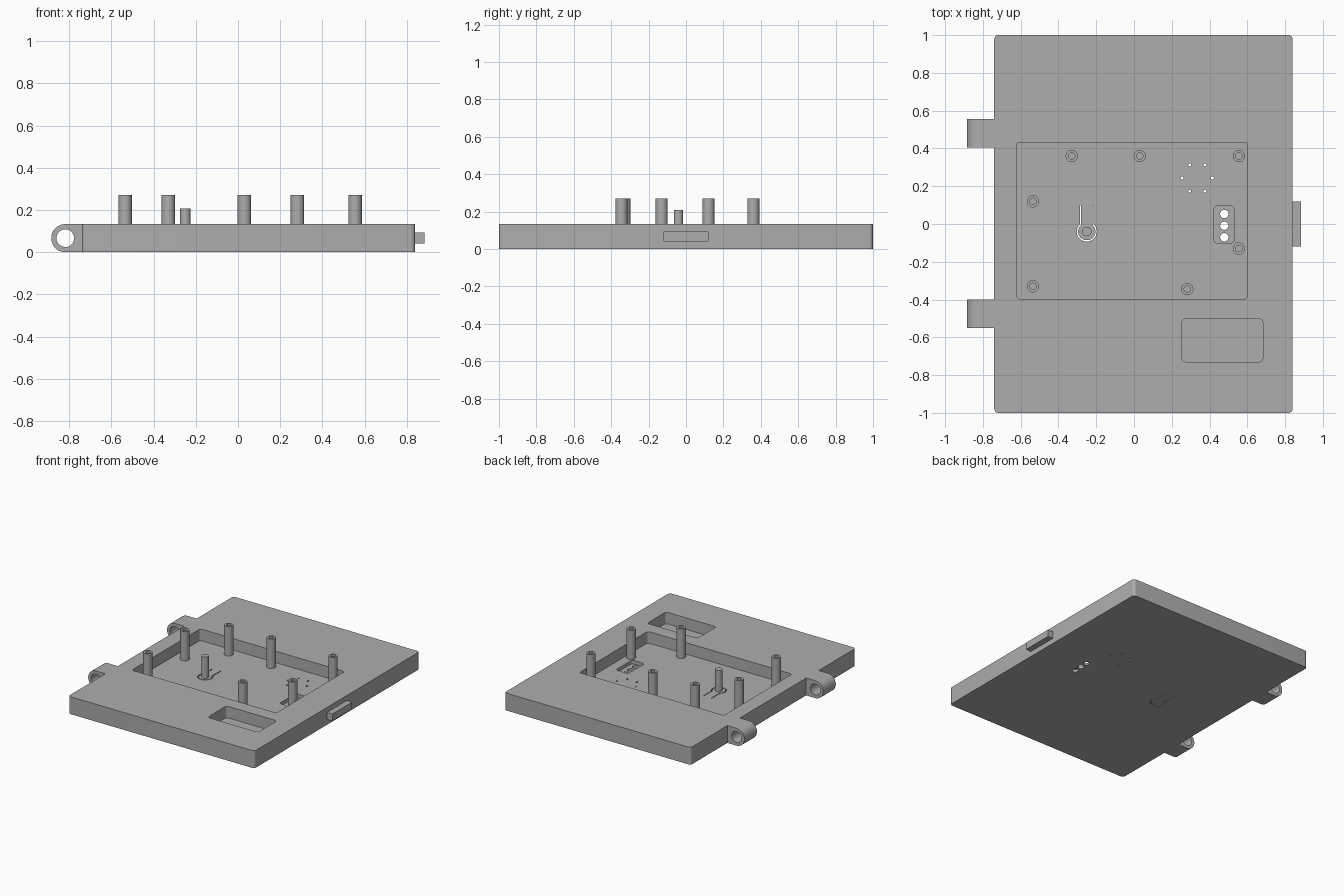
import bpy, bmesh, math

if "Cube" in bpy.data.objects:
    bpy.data.objects.remove(bpy.data.objects["Cube"])

grey = bpy.data.materials.new("grey plastic")
grey.diffuse_color = (0.42, 0.42, 0.42, 1)
grey.use_nodes = True
grey.node_tree.nodes["Principled BSDF"].inputs["Base Color"].default_value = grey.diffuse_color

TOP, FLOOR, POST_TOP = 0.133, 0.045, 0.27


def prism(name, pts, z0, z1):
    """Extrude a flat outline from z0 up to z1."""
    bm = bmesh.new()
    face = bm.faces.new([bm.verts.new((x, y, z0)) for x, y in pts])
    up = bmesh.ops.extrude_face_region(bm, geom=[face])["geom"]
    bmesh.ops.translate(bm, vec=(0, 0, z1 - z0),
                        verts=[v for v in up if isinstance(v, bmesh.types.BMVert)])
    bmesh.ops.recalc_face_normals(bm, faces=bm.faces)
    mesh = bpy.data.meshes.new(name)
    bm.to_mesh(mesh)
    bm.free()
    mesh.materials.append(grey)
    ob = bpy.data.objects.new(name, mesh)
    bpy.context.collection.objects.link(ob)
    return ob


def arc(cx, cy, r, a0, a1, n):
    return [(cx + r * math.cos(a0 + (a1 - a0) * i / n),
             cy + r * math.sin(a0 + (a1 - a0) * i / n)) for i in range(n + 1)]


def circle(cx, cy, r, n=32):
    return arc(cx, cy, r, 0, math.tau, n)[:-1]


def rounded(x0, x1, y0, y1, r):
    q = math.pi / 2
    corners = [(x1 - r, y1 - r), (x0 + r, y1 - r), (x0 + r, y0 + r), (x1 - r, y0 + r)]
    return [p for i, (cx, cy) in enumerate(corners) for p in arc(cx, cy, r, i * q, (i + 1) * q, 6)]


def boolean(ob, tool, operation="DIFFERENCE"):
    """Apply a boolean and discard the tool."""
    mod = ob.modifiers.new("cut", "BOOLEAN")
    mod.operation, mod.solver, mod.object = operation, "EXACT", tool
    bpy.context.view_layer.objects.active = ob
    bpy.ops.object.modifier_apply(modifier=mod.name)
    bpy.data.objects.remove(tool)


def smooth(ob):
    bpy.ops.object.select_all(action="DESELECT")
    ob.select_set(True)
    bpy.context.view_layer.objects.active = ob
    bpy.ops.object.shade_smooth_by_angle(angle=math.radians(30))


# Main panel with its large recess and small label recess
panel = prism("panel", rounded(-0.74, 0.84, -1, 1, 0.022), 0, TOP)
boolean(panel, prism("recess", rounded(-0.623, 0.602, -0.397, 0.432, 0.02), FLOOR, 0.3))
boolean(panel, prism("label_recess", rounded(0.253, 0.682, -0.73, -0.502, 0.022), FLOOR, 0.3))

# Indicator light recess and its three through holes
boolean(panel, prism("light_recess", rounded(0.423, 0.53, -0.103, 0.096, 0.022), 0.018, 0.1))
for y in (0.053, -0.009, -0.07):
    boolean(panel, prism("light_hole", circle(0.478, y, 0.022), -0.1, 0.1))

# Ring of six sound holes
for x, y in circle(0.335, 0.243, 0.08, 6):
    boolean(panel, prism("sound_hole", circle(x, y, 0.008, 16), -0.1, 0.1))

# Thin keyhole slot that frees the flexible button
BX, BY = -0.25, -0.04


def keyhole(r, half, rev):
    a = math.acos(half / r)
    pts = [(BX - half, 0.097)] + arc(BX, BY, r, math.pi - a, math.tau + a, 32) + [(BX + half, 0.097)]
    return pts[::-1] if rev else pts


boolean(panel, prism("slot", keyhole(0.053, 0.036, False) + keyhole(0.046, 0.030, True), -0.1, 0.1))
smooth(panel)

# Button pin
smooth(prism("button_pin", circle(BX, BY, 0.025), FLOOR - 0.01, 0.208))

# Hollow screw posts
for x, y in [(-0.33, 0.36), (0.03, 0.36), (0.555, 0.36), (-0.535, 0.12),
             (-0.535, -0.33), (0.282, -0.345), (0.555, -0.13)]:
    post = prism("screw_post", circle(x, y, 0.032), 0.02, POST_TOP)
    boolean(post, prism("screw_hole", circle(x, y, 0.017), FLOOR + 0.01, 0.4))
    smooth(post)

# Hinge knuckles: rounded lug profiles with a pin hole, stood on their sides
R = TOP / 2
for y in (0.48, -0.475):
    lug = [(-0.73, 0)] + [(-0.73, TOP)] + arc(-0.885 + R, R, R, math.pi / 2, 1.5 * math.pi, 24)
    hinge = prism("hinge_knuckle", lug, -0.076, 0.076)
    boolean(hinge, prism("pin_hole", circle(-0.885 + R, R, 0.042), -0.2, 0.2))
    hinge.rotation_euler.x = math.pi / 2
    hinge.location.y = y
    smooth(hinge)

# Latch tab
prism("latch_tab", [(0.83, -0.12), (0.885, -0.12), (0.885, 0.12), (0.83, 0.12)], 0.04, 0.094)
